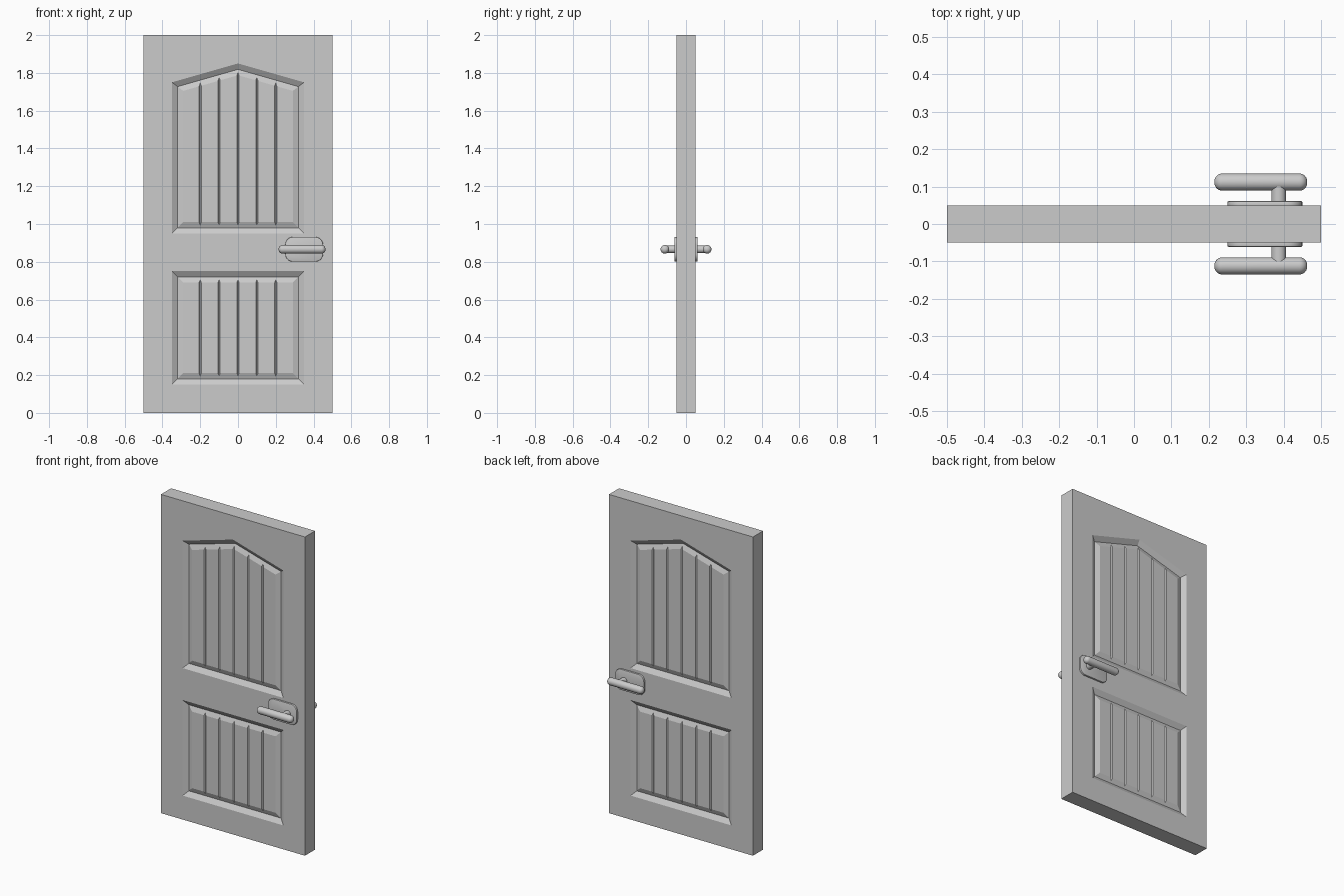
import bpy, bmesh
from math import pi, cos, sin
from mathutils import Vector

if "Cube" in bpy.data.objects:
    bpy.data.objects.remove(bpy.data.objects["Cube"])

LOWER = [(-.35, .15), (.35, .15), (.35, .75), (-.35, .75)]
UPPER = [(-.35, .95), (.35, .95), (.35, 1.75), (0, 1.85), (-.35, 1.75)]
HX, HZ = 0.35, 0.866            # centre of the handle plate


def inset(poly, d):
    """Mitred inset of a counter-clockwise outline."""
    out = []
    for i, p in enumerate(poly):
        p, a, b = Vector(p), Vector(poly[i - 1]), Vector(poly[(i + 1) % len(poly)])
        u, v = (p - a).normalized(), (b - p).normalized()
        n1, n2 = Vector((-u.y, u.x)), Vector((-v.y, v.x))
        out.append(p + (n1 + n2) * d / (1 + n1.dot(n2)))
    return out


def loft(bm, rings):
    """Closed solid through rings of 3D points."""
    vs = [[bm.verts.new(p) for p in r] for r in rings]
    n = len(vs[0])
    for a, b in zip(vs, vs[1:]):
        for i in range(n):
            j = (i + 1) % n
            bm.faces.new((a[i], a[j], b[j], b[i]))
    bm.faces.new(vs[0])
    bm.faces.new(vs[-1])


def make_object(name, bm):
    bmesh.ops.recalc_face_normals(bm, faces=bm.faces)
    me = bpy.data.meshes.new(name)
    bm.to_mesh(me)
    bm.free()
    ob = bpy.data.objects.new(name, me)
    bpy.context.collection.objects.link(ob)
    return ob


def activate(ob):
    bpy.ops.object.select_all(action='DESELECT')
    ob.select_set(True)
    bpy.context.view_layer.objects.active = ob


def finish(ob, width, segments):
    """Rounded edges and smooth shading."""
    activate(ob)
    m = ob.modifiers.new("round", 'BEVEL')
    m.width, m.segments, m.limit_method = width, segments, 'ANGLE'
    m.angle_limit = 0.9
    bpy.ops.object.modifier_apply(modifier=m.name)
    bpy.ops.object.shade_smooth_by_angle(angle=0.6)


def cylinder(name, r, length, loc, rot):
    bpy.ops.mesh.primitive_cylinder_add(vertices=24, radius=r, depth=length,
                                        location=loc, rotation=rot)
    ob = bpy.context.object
    ob.name = name
    return ob


# Door slab
bm = bmesh.new()
bmesh.ops.create_cube(bm, size=1)
for v in bm.verts:
    v.co = Vector((v.co.x, v.co.y * 0.1, v.co.z * 2 + 1))
door = make_object("door_slab", bm)

# Cutters: moulded frame around each panel, then plank grooves, on both faces
frames, grooves = bmesh.new(), bmesh.new()
PROFILE = [(-.015, .06), (0, .05), (.03, .03), (.06, .042)]
for s in (-1, 1):
    for poly in (LOWER, UPPER):
        loft(frames, [[(p.x, s * y, p.y) for p in inset(poly, d)] for d, y in PROFILE])
        for k in range(-2, 3):
            x = k * 0.1
            z0 = poly[0][1] + .03
            z1 = .72 if poly is LOWER else 1.819 - abs(x) * .1 / .35
            tri = [(x - .012, .048), (x + .012, .048), (x, .036)]
            loft(grooves, [[(a, s * b, z) for a, b in tri] for z in (z0, z1)])
for name, bm in (("frame_cutter", frames), ("groove_cutter", grooves)):
    cutter = make_object(name, bm)
    cutter.hide_render = True
    activate(door)
    m = door.modifiers.new(name, 'BOOLEAN')
    m.operation, m.solver, m.object = 'DIFFERENCE', 'EXACT', cutter
    bpy.ops.object.modifier_apply(modifier=m.name)
    bpy.data.objects.remove(cutter)

# Handles: plate, stem and lever on each face
for s, side in ((-1, "front"), (1, "back")):
    r, hw, hh = .04, .10, .065
    outline = []
    for q, (sx, sz) in enumerate(((1, 1), (-1, 1), (-1, -1), (1, -1))):
        for i in range(7):
            a = (q + i / 6) * pi / 2
            outline.append((HX + sx * (hw - r) + r * cos(a), HZ + sz * (hh - r) + r * sin(a)))
    bm = bmesh.new()
    loft(bm, [[(x, s * y, z) for x, z in outline] for y in (.045, .061)])
    finish(make_object(side + "_handle_plate", bm), .003, 2)
    stem = cylinder(side + "_handle_stem", .02, .06, (.387, s * .085, HZ), (pi / 2, 0, 0))
    activate(stem)
    bpy.ops.object.shade_smooth_by_angle(angle=0.6)
    lever = cylinder(side + "_handle_lever", .023, .248, (.339, s * .112, HZ), (0, pi / 2, 0))
    finish(lever, .021, 6)
